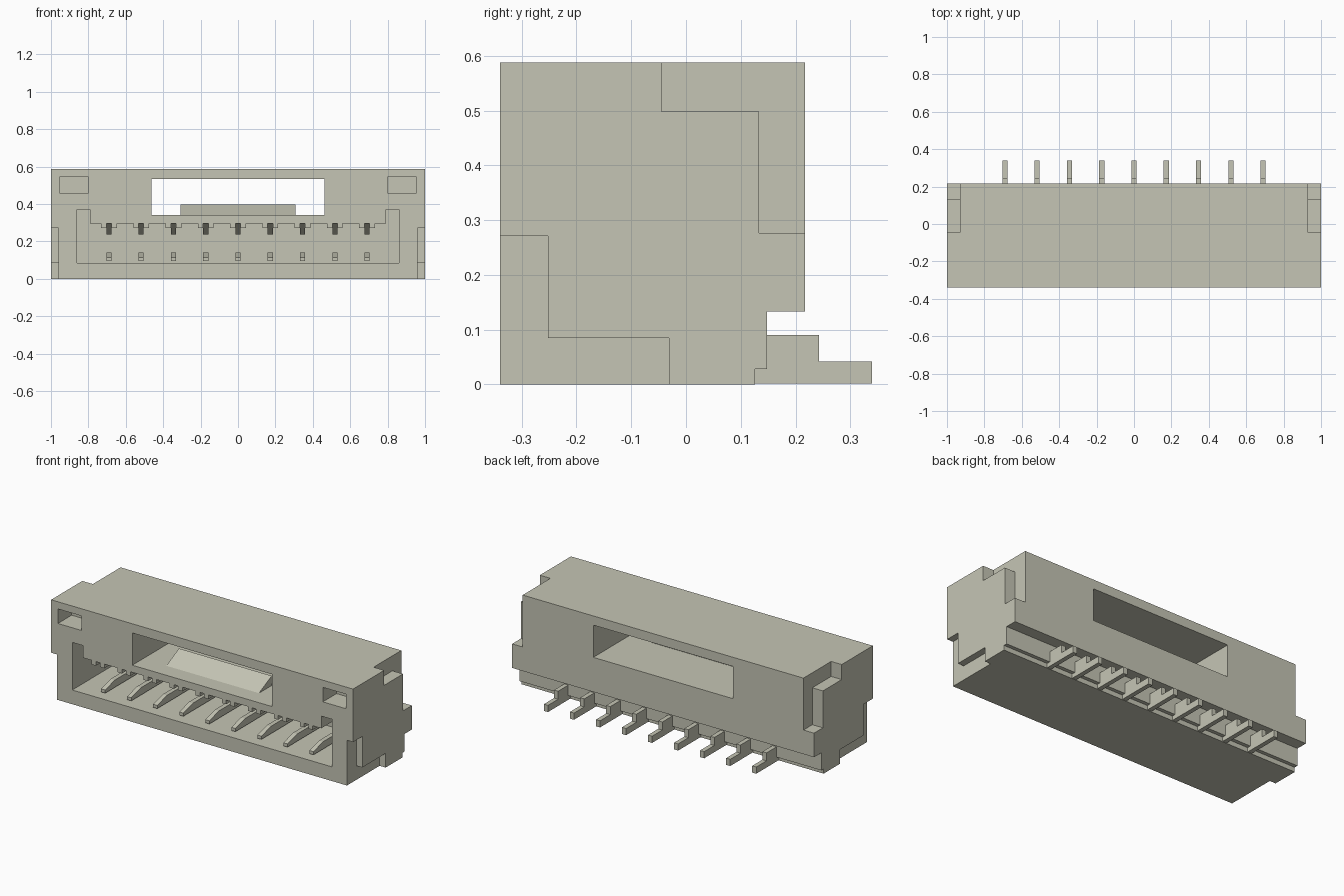
import bpy, bmesh

if "Cube" in bpy.data.objects:
    bpy.data.objects.remove(bpy.data.objects["Cube"], do_unlink=True)

ivory = bpy.data.materials.new("warm ivory plastic")
ivory.use_nodes = True
COLOUR = (0.56, 0.56, 0.46, 1)
ivory.diffuse_color = COLOUR
ivory.node_tree.nodes["Principled BSDF"].inputs["Base Color"].default_value = COLOUR


def prism(name, outline, lo, hi, axis="x"):
    """Extrude an outline between lo and hi: (y, z) along x, or (x, z) along y."""
    place = (lambda p, d: (d, p[0], p[1])) if axis == "x" else (lambda p, d: (p[0], d, p[1]))
    bm = bmesh.new()
    near = [bm.verts.new(place(p, lo)) for p in outline]
    far = [bm.verts.new(place(p, hi)) for p in outline]
    bm.faces.new(near)
    bm.faces.new(far)
    for i in range(len(outline)):
        j = (i + 1) % len(outline)
        bm.faces.new((near[i], near[j], far[j], far[i]))
    bmesh.ops.recalc_face_normals(bm, faces=bm.faces)
    mesh = bpy.data.meshes.new(name)
    bm.to_mesh(mesh)
    bm.free()
    mesh.materials.append(ivory)
    ob = bpy.data.objects.new(name, mesh)
    bpy.context.scene.collection.objects.link(ob)
    return ob


def rect(a0, a1, b0, b1):
    return [(a0, b0), (a1, b0), (a1, b1), (a0, b1)]


FRONT, BACK, TOP = -0.34, 0.217, 0.588
OUT = 0.1  # cutter overshoot

# Housing side profile with the stepped rear underside
housing = prism("housing", [(FRONT, 0), (0.126, 0), (0.126, 0.028), (0.148, 0.028),
                            (0.148, 0.133), (BACK, 0.133), (BACK, TOP), (FRONT, TOP)], -1, 1)
cutters = []

# Mating cavity with a taller keyway at each end
cutters.append(prism("cavity_cutter", [
    (-0.86, 0.085), (0.86, 0.085), (0.86, 0.37), (0.79, 0.37), (0.79, 0.297),
    (-0.79, 0.297), (-0.79, 0.37), (-0.86, 0.37)], FRONT - OUT, 0.08, "y"))

# Window running through from front to back
cutters.append(prism("window_cutter", rect(-0.462, 0.462, 0.34, 0.533),
                     FRONT - OUT, BACK + OUT, "y"))

for s in (-1, 1):
    # Shallow pocket in each upper front corner
    x0, x1 = sorted((s * 0.80, s * 0.955))
    cutters.append(prism("pocket_cutter", rect(x0, x1, 0.458, 0.545), FRONT - OUT, FRONT + 0.13, "y"))
    # Stepped relief at the upper rear of each end
    x0, x1 = sorted((s * 0.93, s * (1 + OUT)))
    cutters.append(prism("rear_relief_cutter", [
        (-0.045, 0.498), (0.133, 0.498), (0.133, 0.277), (BACK + OUT, 0.277),
        (BACK + OUT, TOP + OUT), (-0.045, TOP + OUT)], x0, x1))
    # Stepped relief at the lower front of each end
    x0, x1 = sorted((s * 0.96, s * (1 + OUT)))
    cutters.append(prism("front_relief_cutter", [
        (FRONT - OUT, -OUT), (-0.031, -OUT), (-0.031, 0.085), (-0.252, 0.085),
        (-0.252, 0.271), (FRONT - OUT, 0.271)], x0, x1))

for c in cutters:
    mod = housing.modifiers.new(c.name, "BOOLEAN")
    mod.operation = "DIFFERENCE"
    mod.solver = "EXACT"
    mod.object = c
bpy.context.view_layer.update()
carved = bpy.data.meshes.new_from_object(
    housing.evaluated_get(bpy.context.evaluated_depsgraph_get()))
housing.modifiers.clear()
housing.data = carved
for c in cutters:
    bpy.data.objects.remove(c, do_unlink=True)

# Sloped latch on the window sill
prism("latch_ramp", [(-0.24, 0.335), (-0.24, 0.34), (-0.12, 0.398), (-0.12, 0.335)], -0.307, 0.307)

# Nine contacts: tapered blade, solder foot, guide ribs and upper spring
for i in range(9):
    x = (i - 4) * 0.1725
    w = 0.0135
    prism("contact_blade", [(-0.29, 0.096), (-0.29, 0.115), (-0.20, 0.14),
                            (0.09, 0.14), (0.09, 0.096)], x - w, x + w)
    prism("solder_foot", [(0.10, 0.002), (0.34, 0.002), (0.34, 0.042), (0.243, 0.042),
                          (0.243, 0.09), (0.10, 0.09)], x - w, x + w)
    prism("contact_spring", [(-0.32, 0.30), (-0.22, 0.236), (0.09, 0.236), (0.09, 0.30)],
          x - w, x + w)
    for s in (-1, 1):
        x0, x1 = sorted((x + s * w, x + s * 0.042))
        prism("guide_rib", rect(FRONT, 0.085, 0.272, 0.30), x0, x1)
